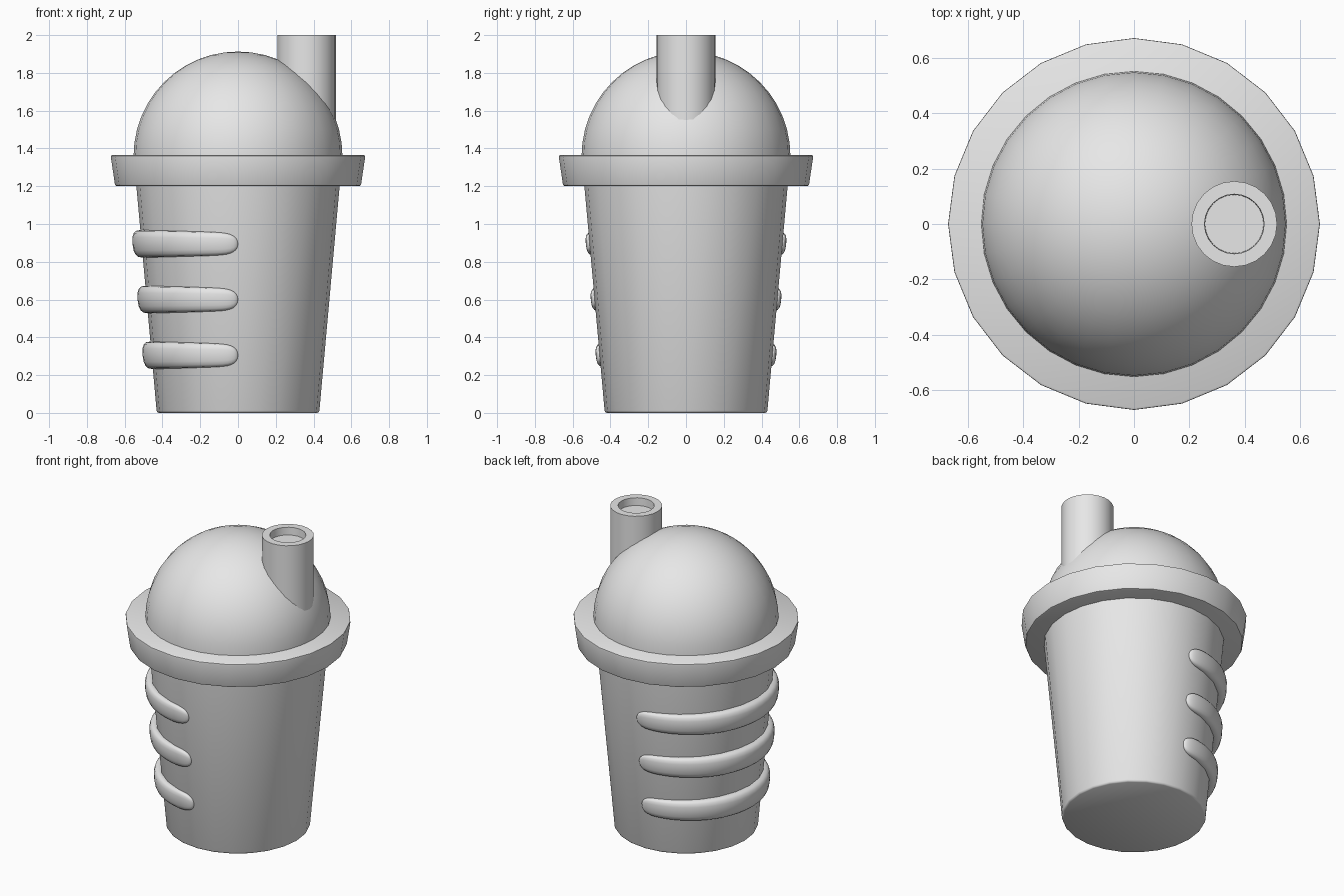
import bpy, bmesh
from math import sin, cos, pi, radians
from mathutils import Vector

cube = bpy.data.objects.get("Cube")
if cube:
    bpy.data.objects.remove(cube, do_unlink=True)

grey = bpy.data.materials.new("light_grey")
grey.use_nodes = True
grey.diffuse_color = (0.8, 0.8, 0.8, 1)
grey.node_tree.nodes["Principled BSDF"].inputs["Base Color"].default_value = (0.8, 0.8, 0.8, 1)


def finish(name, bm, angle=35):
    bmesh.ops.remove_doubles(bm, verts=bm.verts, dist=0.0001)
    bmesh.ops.recalc_face_normals(bm, faces=bm.faces)
    mesh = bpy.data.meshes.new(name)
    bm.to_mesh(mesh)
    bm.free()
    mesh.materials.append(grey)
    obj = bpy.data.objects.new(name, mesh)
    bpy.context.collection.objects.link(obj)
    bpy.ops.object.select_all(action='DESELECT')
    obj.select_set(True)
    bpy.context.view_layer.objects.active = obj
    bpy.ops.object.shade_smooth_by_angle(angle=radians(angle))
    return obj


def lathe(name, profile, segments, x=0.0):
    """Spin a (radius, height) profile around an upright axis at x."""
    bm = bmesh.new()
    verts = [bm.verts.new((x + r, 0, z)) for r, z in profile]
    edges = [bm.edges.new(pair) for pair in zip(verts, verts[1:])]
    bmesh.ops.spin(bm, geom=verts + edges, cent=(x, 0, 0), axis=(0, 0, 1),
                   angle=2 * pi, steps=segments)
    return finish(name, bm)


def cup_radius(z):
    return 0.43 + 0.09 * z


# Tapered cup with a softened foot
lathe("cup", [(0, 0), (0.42, 0), (0.427, 0.004), (0.431, 0.012),
              (cup_radius(1.25), 1.25), (0, 1.25)], 24)

# Flared lid rim with softened edges
lathe("lid_rim", [(0, 1.2), (0.64, 1.2), (0.648, 1.203), (0.652, 1.212),
                  (0.673, 1.353), (0.672, 1.361), (0.665, 1.365), (0, 1.365)], 24)

# Domed lid
dome = [(0.553 * cos(i * pi / 24), 1.36 + 0.553 * sin(i * pi / 24)) for i in range(13)]
lathe("lid_dome", [(0, 1.34), (0.553, 1.34)] + dome, 32)

# Straw with a shallow recess in its end
lathe("straw", [(0, 1.4), (0.155, 1.4), (0.155, 2), (0.108, 2),
                (0.106, 1.95), (0, 1.95)], 24, x=0.363)


def grip_ridge(name, height):
    """Rounded bar wrapped around the -x half of the cup, thinning to its ends."""
    bm = bmesh.new()
    rings, steps, sides = [], 40, 16
    for i in range(steps + 1):
        t = -cos(pi * i / steps)            # denser towards the ends
        turn = radians(90) * t
        cap = max(0.0, 1 - abs(t) ** 24) ** 0.5
        half = (0.073 - 0.015 * t * t) * cap
        depth = (0.048 - 0.026 * t * t) * cap
        ring = []
        for k in range(sides):
            a = 2 * pi * k / sides
            c, s = cos(a), sin(a)
            z = height + half * abs(s) ** 0.75 * (1 if s > 0 else -1)
            r = cup_radius(z) + depth * abs(c) ** 0.75 * (1 if c > 0 else -1)
            ring.append(bm.verts.new((-r * cos(turn), r * sin(turn), z)))
        rings.append(ring)
    for a, b in zip(rings, rings[1:]):
        for k in range(sides):
            n = (k + 1) % sides
            bm.faces.new((a[k], a[n], b[n], b[k]))
    finish(name, bm, 60)


# Three stacked finger grips
for label, height in (("lower", 0.305), ("middle", 0.6), ("upper", 0.895)):
    grip_ridge(label + "_grip_ridge", height)
